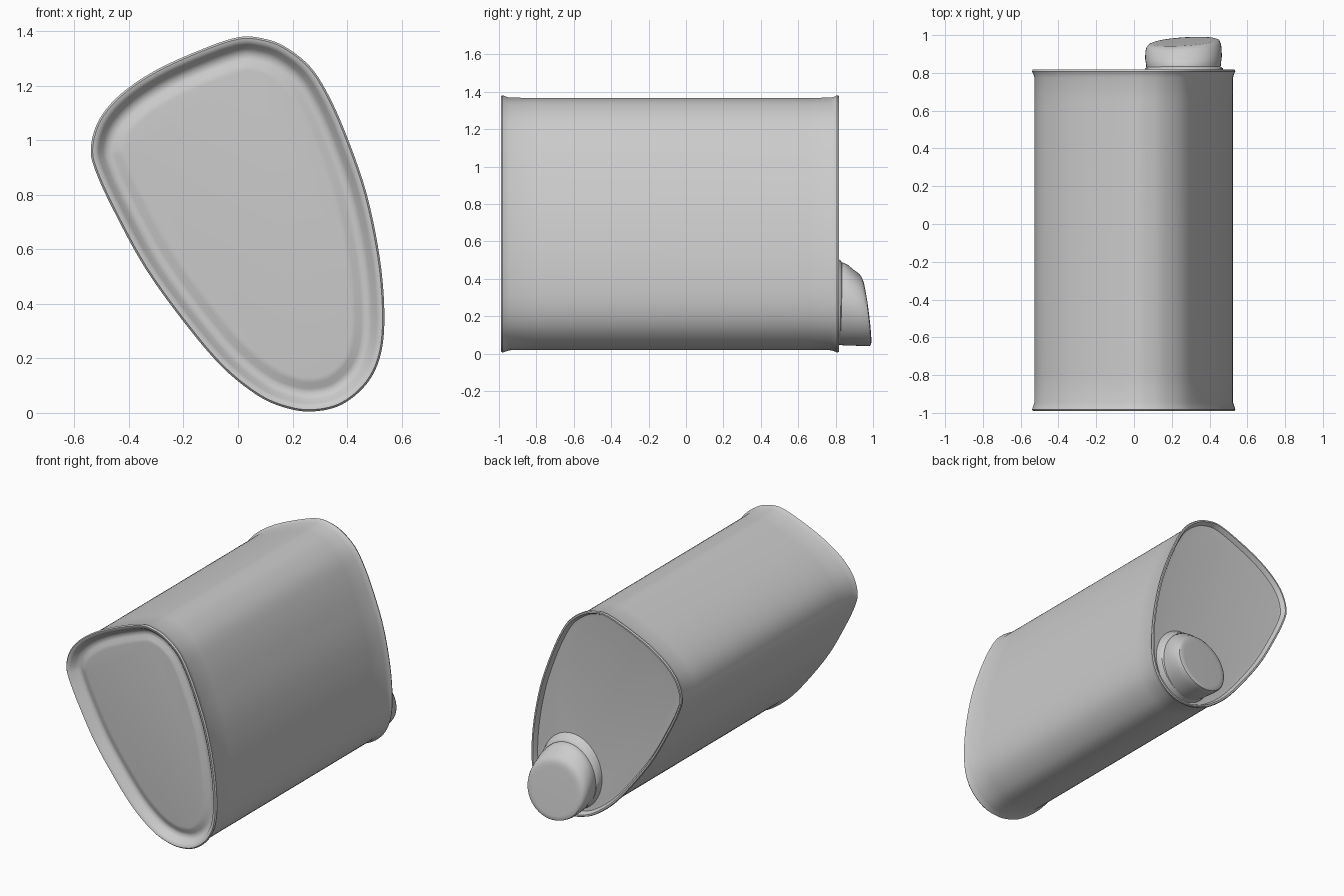
import bpy, bmesh, math
from mathutils import Vector

cube = bpy.data.objects.get("Cube")
if cube:
    bpy.data.objects.remove(cube, do_unlink=True)

grey = bpy.data.materials.new("plain grey")
grey.use_nodes = True
grey.diffuse_color = (0.6, 0.6, 0.6, 1)
bsdf = next(n for n in grey.node_tree.nodes if n.type == 'BSDF_PRINCIPLED')
bsdf.inputs["Base Color"].default_value = (0.6, 0.6, 0.6, 1)
bsdf.inputs["Roughness"].default_value = 0.6


def loft(name, rings, angle):
    """Skin a list of closed rings and fill both ends."""
    bm = bmesh.new()
    loops = [[bm.verts.new(p) for p in ring] for ring in rings]
    n = len(loops[0])
    for a, b in zip(loops, loops[1:]):
        for i in range(n):
            j = (i + 1) % n
            bm.faces.new((a[i], a[j], b[j], b[i]))
    bm.faces.new(loops[0])
    bm.faces.new(loops[-1])
    bmesh.ops.recalc_face_normals(bm, faces=bm.faces)
    mesh = bpy.data.meshes.new(name)
    bm.to_mesh(mesh)
    bm.free()
    mesh.materials.append(grey)
    obj = bpy.data.objects.new(name, mesh)
    bpy.context.collection.objects.link(obj)
    bpy.ops.object.select_all(action='DESELECT')
    obj.select_set(True)
    bpy.context.view_layer.objects.active = obj
    bpy.ops.object.shade_smooth_by_angle(angle=math.radians(angle))
    return obj


def smooth_loop(points, steps):
    """Closed Catmull-Rom curve through the points."""
    pts, out = [Vector(p) for p in points], []
    n = len(pts)
    for i in range(n):
        a, b, c, d = (pts[(i + k) % n] for k in (-1, 0, 1, 2))
        for s in range(steps):
            t = s / steps
            out.append(0.5 * (2 * b + (c - a) * t + (2 * a - 5 * b + 4 * c - d) * t ** 2
                              + (3 * b - a - 3 * c + d) * t ** 3))
    return out


# Outline of the can, x and z, counterclockwise from the lowest point
outline = smooth_loop([
    (0.27, 0.005), (0.38, 0.03), (0.475, 0.11), (0.525, 0.22), (0.537, 0.37),
    (0.52, 0.57), (0.473, 0.80), (0.405, 1.0), (0.335, 1.16), (0.265, 1.27),
    (0.17, 1.345), (0.085, 1.375), (0.0, 1.378), (-0.13, 1.335), (-0.30, 1.258),
    (-0.43, 1.17), (-0.51, 1.075), (-0.54, 0.97), (-0.52, 0.88), (-0.45, 0.73),
    (-0.34, 0.53), (-0.20, 0.335), (-0.06, 0.17), (0.07, 0.065), (0.17, 0.02)], 5)


def inset(distance):
    n, ring = len(outline), []
    for i, p in enumerate(outline):
        t = (outline[(i + 1) % n] - outline[i - 1]).normalized()
        ring.append(p + Vector((-t.y, t.x)) * distance)
    return ring


# Can body: recessed front panel, rolled rim, wall, rolled rim, recessed back panel
sections = [
    (-0.955, 0.125), (-0.953, 0.105), (-0.940, 0.085), (-0.938, 0.065), (-0.950, 0.045),
    (-0.978, 0.030), (-0.988, 0.018), (-0.990, 0.007), (-0.982, 0.0), (-0.968, 0.005),
    (-0.945, 0.013), (-0.80, 0.014), (0.65, 0.014), (0.775, 0.013), (0.797, 0.006),
    (0.808, 0.0), (0.817, 0.004), (0.817, 0.014), (0.803, 0.022), (0.788, 0.028),
    (0.785, 0.05)]
loft("can_body", [[(p.x, y, p.y) for p in inset(d)] for y, d in sections], 50)


# Spout and cap share one tilted round section: y, x centre, z centre, x radius, z radius, tilt
def cap_ring(y, cx, cz, rx, rz, tilt, n=48):
    ring = []
    for i in range(n):
        a = math.tau * i / n
        dx, dz = rx * math.cos(a), rz * math.sin(a)
        ring.append((cx + dx, y + 0.5 * tilt * dx - tilt * dz, cz + dz))
    return ring


loft("spout_collar", [cap_ring(*r) for r in [
    (0.78, 0.265, 0.285, 0.215, 0.245, 0), (0.80, 0.265, 0.28, 0.212, 0.235, 0),
    (0.825, 0.265, 0.275, 0.205, 0.225, 0), (0.835, 0.265, 0.275, 0.19, 0.21, 0)]], 40)

loft("spout_cap", [cap_ring(*r) for r in [
    (0.80, 0.262, 0.265, 0.195, 0.215, 0), (0.845, 0.262, 0.265, 0.198, 0.222, 0.02),
    (0.88, 0.262, 0.258, 0.203, 0.215, 0.06), (0.92, 0.262, 0.243, 0.202, 0.203, 0.10),
    (0.945, 0.262, 0.235, 0.197, 0.195, 0.12), (0.960, 0.264, 0.228, 0.188, 0.186, 0.13),
    (0.966, 0.265, 0.223, 0.172, 0.172, 0.13), (0.967, 0.265, 0.22, 0.15, 0.15, 0.13)]], 40)
